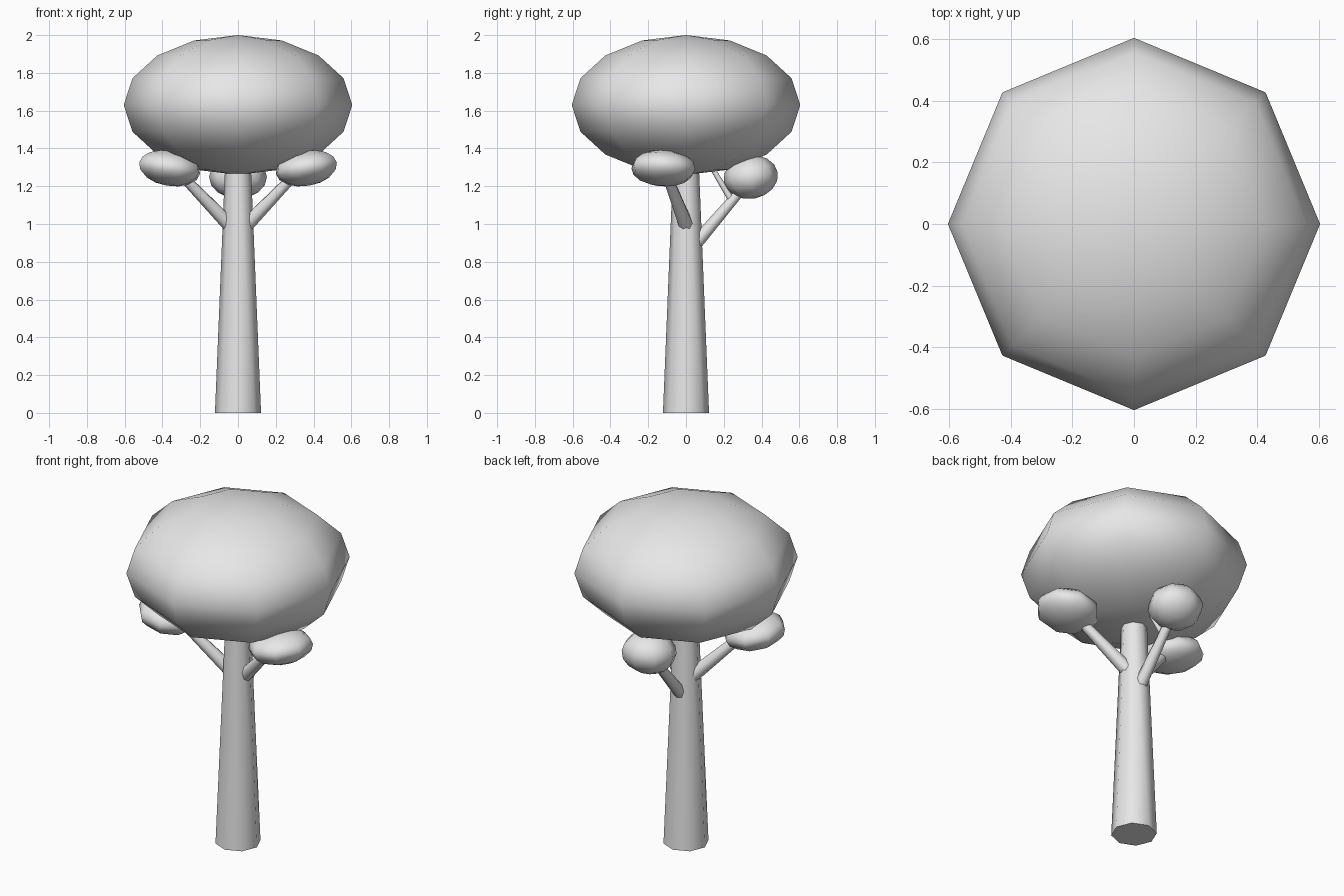
import bpy, math
from mathutils import Vector

if "Cube" in bpy.data.objects:
    bpy.data.objects.remove(bpy.data.objects["Cube"])

grey = bpy.data.materials.new("plain_grey")
grey.diffuse_color = (0.8, 0.8, 0.8, 1)
grey.use_nodes = True
grey.node_tree.nodes["Principled BSDF"].inputs["Base Color"].default_value = grey.diffuse_color


def finish(name):
    ob = bpy.context.object
    ob.name = name
    ob.data.materials.append(grey)
    bpy.ops.object.shade_smooth_by_angle(angle=math.radians(60))
    return ob


def foliage(name, centre, radii, heading=0, tilt=0):
    # squashed eight-sided ball; outer end (along heading) raised by tilt
    bpy.ops.mesh.primitive_uv_sphere_add(segments=8, ring_count=8, radius=1, location=centre)
    ob = finish(name)
    ob.scale = radii
    ob.rotation_euler = (0, -math.radians(tilt), math.radians(heading))
    return ob


def limb(name, start, end, r1, r2):
    # tapered eight-sided rod between two points
    a, b = Vector(start), Vector(end)
    bpy.ops.mesh.primitive_cone_add(vertices=8, radius1=r1, radius2=r2,
                                    depth=(b - a).length, location=(a + b) / 2)
    ob = finish(name)
    ob.rotation_euler = (b - a).to_track_quat('Z', 'Y').to_euler()
    return ob


# trunk and main crown
bpy.ops.mesh.primitive_cone_add(vertices=8, radius1=0.122, radius2=0.067,
                                depth=1.34, location=(0, 0, 0.67))
finish("trunk")
foliage("crown", (0, 0, 1.63), (0.605, 0.605, 0.37))

# side branches with leaf clumps
for side, s in (("left", -1), ("right", 1)):
    limb(side + "_branch", (s * 0.045, 0.0, 0.995), (s * 0.32, -0.11, 1.28), 0.04, 0.025)
    foliage(side + "_leaf_clump", (s * 0.362, -0.12, 1.295), (0.172, 0.178, 0.093),
            heading=-18 if s > 0 else 198, tilt=10)

# back branch, its clump and a small twig up to the crown
limb("back_branch", (0, 0.045, 0.89), (0, 0.31, 1.2), 0.036, 0.024)
foliage("back_leaf_clump", (0, 0.343, 1.248), (0.145, 0.153, 0.115), heading=90, tilt=10)
limb("back_twig", (0, 0.245, 1.12), (0, 0.13, 1.31), 0.018, 0.012)
